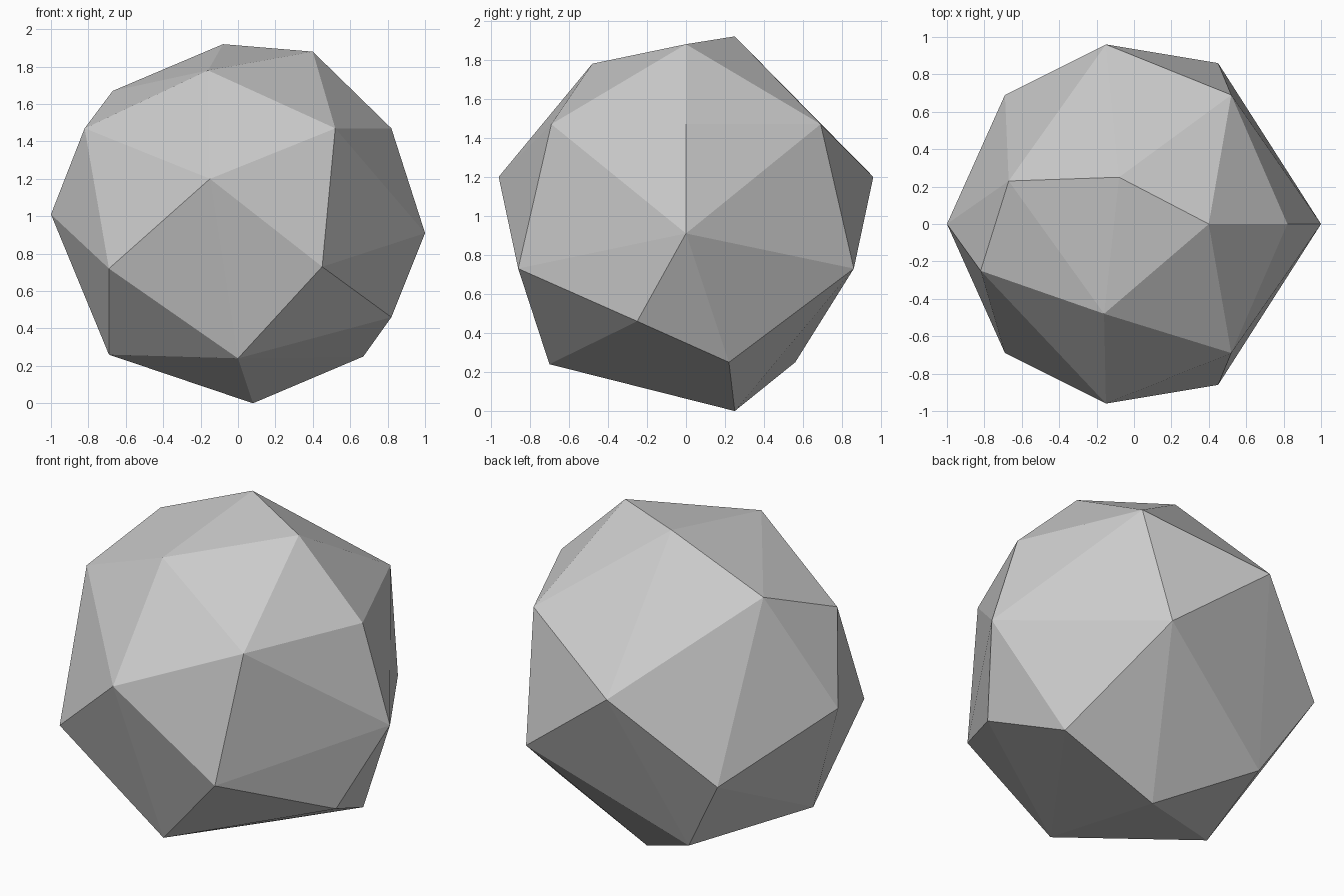
import bpy
import bmesh

# Remove the default cube only
default_cube = bpy.data.objects.get("Cube")
if default_cube:
    bpy.data.objects.remove(default_cube, do_unlink=True)


def make_material(name, colour):
    material = bpy.data.materials.new(name)
    material.use_nodes = True
    material.diffuse_color = colour
    material.node_tree.nodes["Principled BSDF"].inputs["Base Color"].default_value = colour
    return material


def mirrored(points):
    """Return the points together with their reflections across y = 0."""
    return points + [(x, -y, z) for x, y, z in points]


# Corners around the crown of the stone
crown = [(-.08, .25, 1.92), (.4, 0, 1.88), (-.67, .23, 1.67),
         (-.16, -.48, 1.78), (.82, 0, 1.47), (-.82, -.25, 1.47)]

# Symmetric corners around the widest part
flanks = mirrored([(.52, .69, 1.47), (-.15, .96, 1.2),
                   (.45, .86, .73), (-.69, .69, .72)])
tips = [(1, 0, .91), (-1, 0, 1.01)]

# Corners of the underside
underside = [(.82, -.25, .46), (.67, .22, .25), (0, -.7, .24),
             (-.69, -.21, .26), (-.41, .56, .25), (.08, .25, 0)]

# Wrap all the corners in one faceted shell
bm = bmesh.new()
for corner in crown + flanks + tips + underside:
    bm.verts.new(corner)
bmesh.ops.convex_hull(bm, input=bm.verts[:])
loose = [v for v in bm.verts if not v.link_faces]
bmesh.ops.delete(bm, geom=loose, context="VERTS")
bmesh.ops.recalc_face_normals(bm, faces=bm.faces[:])
for face in bm.faces:
    face.smooth = False

mesh = bpy.data.meshes.new("faceted_stone")
bm.to_mesh(mesh)
bm.free()
mesh.materials.append(make_material("stone grey", (.6, .6, .6, 1)))
stone = bpy.data.objects.new("faceted_stone", mesh)
bpy.context.collection.objects.link(stone)
